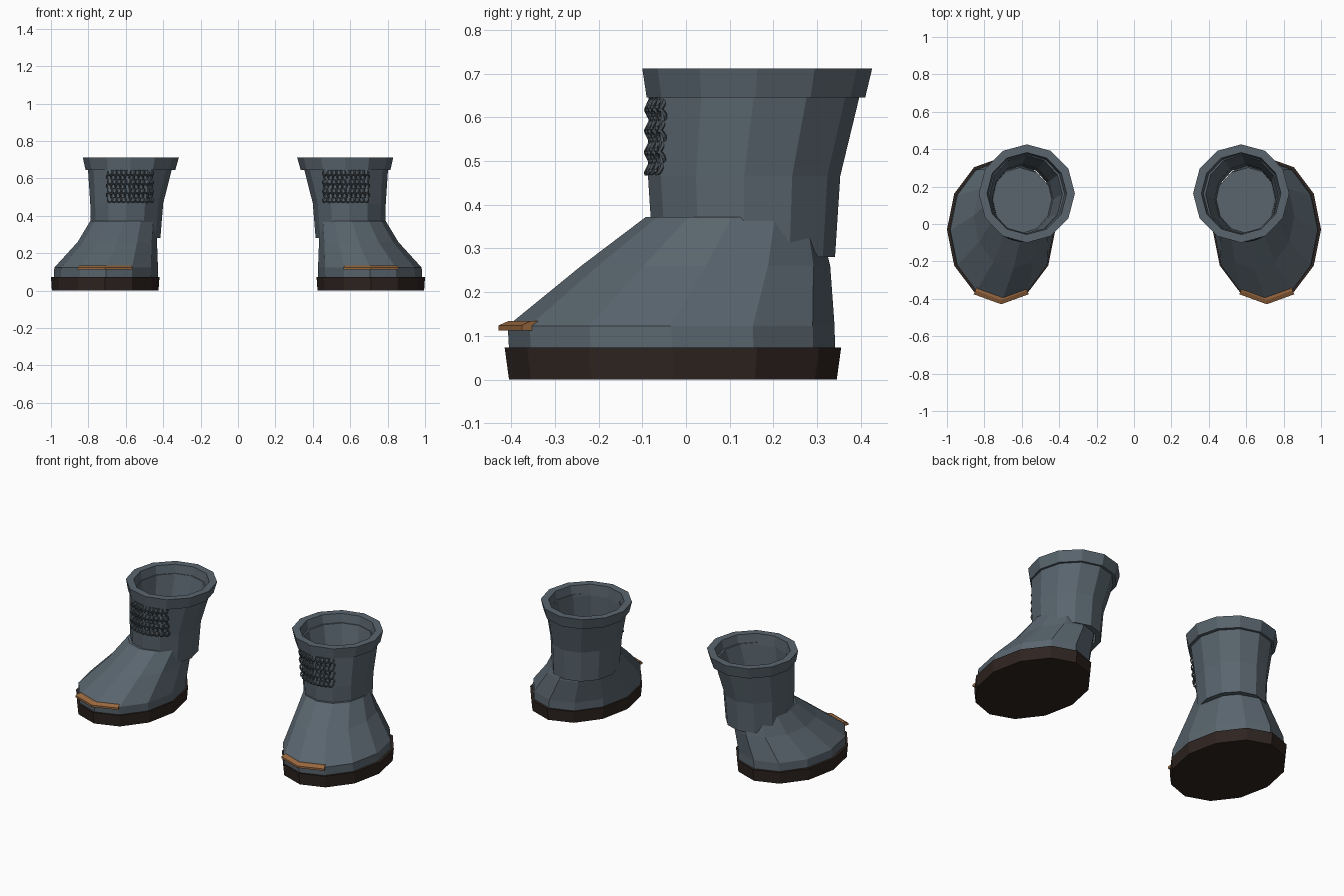
import bpy, bmesh
from math import sin, cos, pi, sqrt
from mathutils import Matrix, Vector

if "Cube" in bpy.data.objects:
    bpy.data.objects.remove(bpy.data.objects["Cube"])

SIDES = 12


def material(name, rgb):
    m = bpy.data.materials.new(name)
    m.diffuse_color = (*rgb, 1)
    m.use_nodes = True
    m.node_tree.nodes["Principled BSDF"].inputs["Base Color"].default_value = m.diffuse_color
    return m


LEATHER = material("slate leather", (0.10, 0.13, 0.155))
RUBBER = material("dark sole", (0.028, 0.018, 0.015))
COPPER = material("copper trim", (0.32, 0.14, 0.05))
MAIL = material("dark mail", (0.06, 0.075, 0.085))


def finish(bm, name, mat):
    """Turn a bmesh into an object mirrored across x = 0."""
    bmesh.ops.recalc_face_normals(bm, faces=bm.faces[:])
    mesh = bpy.data.meshes.new(name)
    bm.to_mesh(mesh)
    bm.free()
    mesh.materials.append(mat)
    ob = bpy.data.objects.new(name, mesh)
    bpy.context.collection.objects.link(ob)
    mirror = ob.modifiers.new("pair", 'MIRROR')
    mirror.use_mirror_merge = False
    return ob


def loft(name, rings, mat, closed=False):
    """Skin 12-sided ellipses (cx, cy, rx, ry, z); closed joins last to first."""
    bm = bmesh.new()
    loops = [[bm.verts.new((cx + rx * cos(2 * pi * i / SIDES),
                            cy + ry * sin(2 * pi * i / SIDES), z))
              for i in range(SIDES)] for cx, cy, rx, ry, z in rings]
    pairs = list(zip(loops, loops[1:]))
    if closed:
        pairs.append((loops[-1], loops[0]))
    else:
        bm.faces.new(loops[0])
        bm.faces.new(loops[-1])
    for a, b in pairs:
        for i in range(SIDES):
            j = (i + 1) % SIDES
            bm.faces.new((a[i], a[j], b[j], b[i]))
    return finish(bm, name, mat)


# Sole
loft("sole", [(0.71, -0.03, 0.285, 0.375, 0), (0.71, -0.03, 0.29, 0.385, 0.073)], RUBBER)

# Foot, sloping from toe to ankle
loft("foot", [(0.707, -0.032, 0.278, 0.373, 0.07),
              (0.705, -0.034, 0.277, 0.374, 0.123),
              (0.645, 0.045, 0.212, 0.285, 0.26),
              (0.61, 0.105, 0.18, 0.197, 0.372)], LEATHER)

# Shaft: outer wall going up, inner wall going down
outer = [(0.60, 0.133, 0.185, 0.208, 0.28),
         (0.595, 0.133, 0.195, 0.22, 0.466),
         (0.577, 0.157, 0.226, 0.243, 0.66)]
WALL = 0.032
inner = [(cx, cy, rx - WALL, ry - WALL, z) for cx, cy, rx, ry, z in reversed(outer)]
loft("shaft", outer + inner, LEATHER, closed=True)

# Collar
loft("collar", [(0.575, 0.16, 0.240, 0.250, 0.645),
                (0.573, 0.163, 0.257, 0.263, 0.712),
                (0.573, 0.163, 0.213, 0.219, 0.712),
                (0.575, 0.16, 0.200, 0.210, 0.645)], LEATHER, closed=True)

# Toe trim: a bent strip over the front three outline points
bm = bmesh.new()
section = [(1.05, 0.112), (1.05, 0.124), (0.99, 0.134), (0.90, 0.134), (0.93, 0.112)]
stations = []
for deg in (-120, -90, -60):
    a = deg * pi / 180
    stations.append([bm.verts.new((0.71 + 0.28 * s * cos(a), -0.03 + 0.38 * s * sin(a), z))
                     for s, z in section])
for p, q in zip(stations, stations[1:]):
    for i in range(len(section)):
        j = (i + 1) % len(section)
        bm.faces.new((p[i], p[j], q[j], q[i]))
bm.faces.new(stations[0])
bm.faces.new(stations[-1])
finish(bm, "toe_trim", COPPER)


# Mail patch: small interlocking rings wrapped on the front of the shaft
def add_ring(bm, mat, radius=0.0145, tube=0.005, seg=8, tseg=4):
    grid = [[bm.verts.new(mat @ Vector(((radius + tube * cos(v)) * cos(u),
                                        tube * sin(v),
                                        (radius + tube * cos(v)) * sin(u))))
             for v in (2 * pi * k / tseg for k in range(tseg))]
            for u in (2 * pi * n / seg for n in range(seg))]
    for n in range(seg):
        for k in range(tseg):
            m, l = (n + 1) % seg, (k + 1) % tseg
            bm.faces.new((grid[n][k], grid[m][k], grid[m][l], grid[n][l]))


bm = bmesh.new()
ROWS, COLS = 7, 10
for r in range(ROWS):
    z = 0.484 + r * 0.0243
    t = (z - 0.466) / (0.66 - 0.466)
    cx, cy, rx, ry = (a + (b - a) * t for a, b in zip(outer[1][:4], outer[2][:4]))
    for c in range(COLS):
        x = 0.466 + c * 0.0242 + (0.006 if r % 2 else 0)
        d = (x - cx) / rx
        y = cy - ry * sqrt(1 - d * d) + 0.001
        tilt = 0.45 if r % 2 else -0.45
        add_ring(bm, Matrix.Translation((x, y, z)) @ Matrix.Rotation(d, 4, 'Z')
                 @ Matrix.Rotation(tilt, 4, 'X'))
finish(bm, "mail_patch", MAIL)
